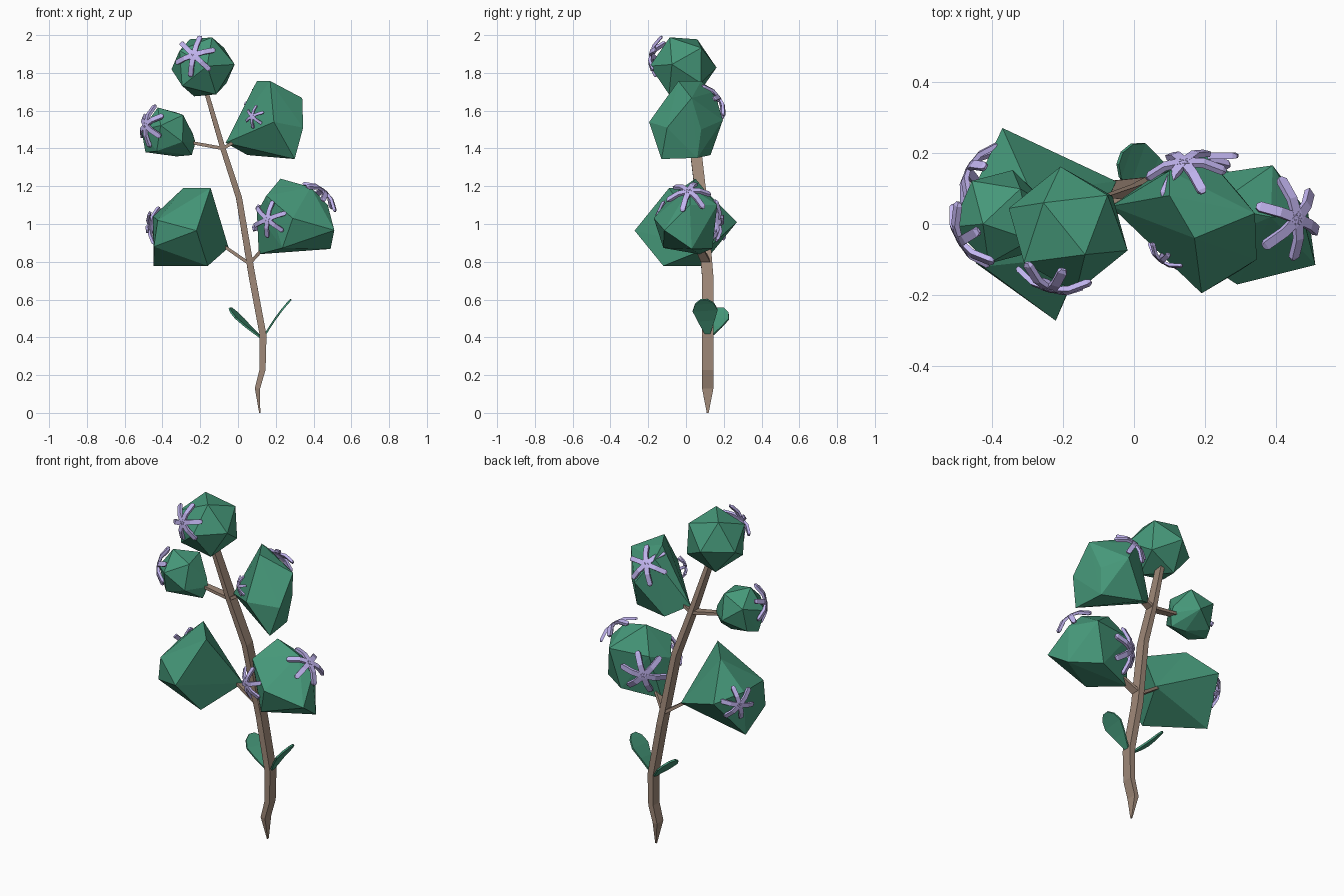
import bpy, bmesh
from math import sin, cos, tau
from mathutils import Vector as V

if "Cube" in bpy.data.objects:
    bpy.data.objects.remove(bpy.data.objects["Cube"])


def material(name, rgb):
    m = bpy.data.materials.new(name)
    m.diffuse_color = (*rgb, 1)
    m.use_nodes = True
    m.node_tree.nodes["Principled BSDF"].inputs["Base Color"].default_value = m.diffuse_color
    return m


GREEN = material("leaf_green", (0.06, 0.31, 0.19))
BROWN = material("bark_brown", (0.35, 0.25, 0.19))
LILAC = material("petal_lilac", (0.54, 0.46, 0.87))


def finish(bm, name, mat):
    bmesh.ops.recalc_face_normals(bm, faces=bm.faces)
    me = bpy.data.meshes.new(name)
    bm.to_mesh(me)
    bm.free()
    me.materials.append(mat)
    ob = bpy.data.objects.new(name, me)
    bpy.context.collection.objects.link(ob)


def tube(bm, path, side):
    """Sweep a rectangle; path items are (point, half width along side, half thickness)."""
    pts = [V(p[0]) for p in path]
    rings = []
    for i, (p, w, h) in enumerate(path):
        t = (pts[min(i + 1, len(pts) - 1)] - pts[max(i - 1, 0)]).normalized()
        up = t.cross(V(side)).normalized()
        s = up.cross(t)
        rings.append([bm.verts.new(V(p) + s * w * a + up * h * b)
                      for a, b in ((1, 1), (-1, 1), (-1, -1), (1, -1))])
    for a, b in zip(rings, rings[1:]):
        for k in range(4):
            bm.faces.new((a[k], a[(k + 1) % 4], b[(k + 1) % 4], b[k]))
    bm.faces.new(rings[0])
    bm.faces.new(rings[-1])


def hull(name, points):
    """Faceted foliage clump wrapped around a few corner points."""
    bm = bmesh.new()
    for p in points:
        bm.verts.new(p)
    res = bmesh.ops.convex_hull(bm, input=bm.verts)
    junk = {g for g in res["geom_interior"] + res["geom_unused"] if isinstance(g, bmesh.types.BMVert)}
    bmesh.ops.delete(bm, geom=list(junk), context='VERTS')
    finish(bm, name, GREEN)


def frame(axis, hint):
    z = V(axis).normalized()
    x = (V(hint) - z * z.dot(V(hint))).normalized()
    return x, z.cross(x), z


def ico(center, r, axis, hint):
    """Corners of a 20-sided ball, one corner along axis, the next leaning to hint."""
    x, y, z = frame(axis, hint)
    c = V(center)
    pts = [c + z * r, c - z * r]
    for k in range(10):
        a = tau * k / 10
        pts.append(c + r * (.894 * (x * cos(a) + y * sin(a)) + z * (.447 if k % 2 == 0 else -.447)))
    return pts


# Trunk
bm = bmesh.new()
tube(bm, [((.115, .115, 0), .005, .003), ((.103, .115, .13), .03, .014), ((.13, .115, .23), .03, .016),
          ((.133, .115, .41), .03, .018), ((.075, .115, .72), .03, .018), ((.005, .08, 1.14), .03, .016),
          ((-.08, .05, 1.4), .03, .014), ((-.18, .01, 1.74), .025, .011)], (0, 1, 0))
finish(bm, "trunk", BROWN)

# Side branches
for name, a, b in (("lower_left_branch", (.06, .11, .79), (-.1, .1, .9)),
                   ("lower_right_branch", (.06, .11, .79), (.17, .05, .91)),
                   ("upper_left_branch", (-.08, .05, 1.4), (-.27, .04, 1.435)),
                   ("upper_right_branch", (-.08, .05, 1.4), (.04, .05, 1.47))):
    bm = bmesh.new()
    tube(bm, [(a, .024, .009), (b, .018, .008)], (0, 1, 0))
    finish(bm, name, BROWN)

# Foliage clumps
hull("top_clump", ico((-.185, -.015, 1.832), .178, (.05, -.075, .165), (.02, -.17, 0)))
hull("upper_left_clump", ico((-.375, .02, 1.487), .14, (-.05, -.02, .13), (.1, .1, .0))
     + [(-.225, .04, 1.43), (-.245, .02, 1.365), (-.49, .02, 1.38)])
hull("upper_right_clump", [
    (-.065, .05, 1.43), (.17, -.04, 1.757), (.1, .08, 1.757), (.34, .03, 1.667), (.345, -.1, 1.51),
    (.3, .08, 1.5), (.19, -.195, 1.54), (.2, .195, 1.55), (.3, -.13, 1.344), (.05, .13, 1.365),
    (.28, .06, 1.35), (.1, .15, 1.7)])
hull("lower_left_clump", [
    (-.05, .12, .875), (-.22, -.272, .965), (-.37, .27, 1.01), (-.145, -.09, 1.19), (-.29, .09, 1.19),
    (-.425, -.12, 1.02), (-.445, -.11, .88), (-.45, .1, 1.04), (-.16, -.12, .778), (-.447, .08, .778),
    (-.13, -.05, 1.01)])
hull("lower_right_clump", [
    (.11, .07, .84), (.225, .05, 1.24), (.39, .165, 1.1), (.385, .02, 1.195), (.475, .02, 1.1),
    (.51, -.115, .967), (.29, -.17, 1.03), (.15, -.08, 1.15), (.49, .03, .868), (.235, -.12, .873),
    (.33, .14, .87), (.1, .0, 1.06), (.15, .13, 1.1)])


# Star flowers: six strap petals curling back from a raised centre
def flower(name, center, normal, r):
    bm = bmesh.new()
    x, y, z = frame(normal, (.25, .15, 1))
    c = V(center)
    for k in range(6):
        a = tau * k / 6
        d, s = x * cos(a) + y * sin(a), y * cos(a) - x * sin(a)
        tube(bm, [(c, .13 * r, .05 * r), (c + d * .5 * r - z * .09 * r, .12 * r, .07 * r),
                  (c + d * .95 * r - z * .36 * r, .12 * r, .07 * r),
                  (c + d * 1.02 * r - z * .42 * r, .06 * r, .04 * r)], s)
    finish(bm, name, LILAC)


for name, c, n, r in (("top_flower", (-.235, -.185, 1.895), (-.25, -1, .2), .108),
                      ("upper_left_flower", (-.49, -.05, 1.525), (-.85, -.5, .15), .11),
                      ("lower_left_flower", (-.465, .16, .99), (-.85, .5, 0), .1),
                      ("right_tip_flower", (.46, .015, 1.175), (.65, 0, .75), .115),
                      ("right_front_flower", (.155, -.145, 1.025), (-.4, -.9, .0), .095),
                      ("right_back_flower", (.16, .17, 1.0), (-.5, .85, -.1), .125),
                      ("small_flower", (.075, -.105, 1.57), (-.6, -.8, .1), .06),
                      ("upper_back_flower", (.14, .175, 1.67), (-.15, .8, .55), .11)):
    flower(name, c, n, r)


# Two small rounded leaves low on the trunk
def leaf(name, base, tip, side):
    bm = bmesh.new()
    base, tip, side = V(base), V(tip), V(side).normalized()
    n = (tip - base).cross(side).normalized()
    path = [(base.lerp(tip, t) + n * b, w, .005)
            for t, w, b in ((0, .01, 0), (.4, .045, .006), (.68, .066, .006), (.88, .05, .003), (1, .018, 0))]
    tube(bm, path, side)
    finish(bm, name, GREEN)


leaf("right_leaf", (.14, .115, .41), (.28, .095, .6), (0, 1, 0))
leaf("left_leaf", (.12, .12, .4), (-.04, .185, .555), (.3, 1, 0))
